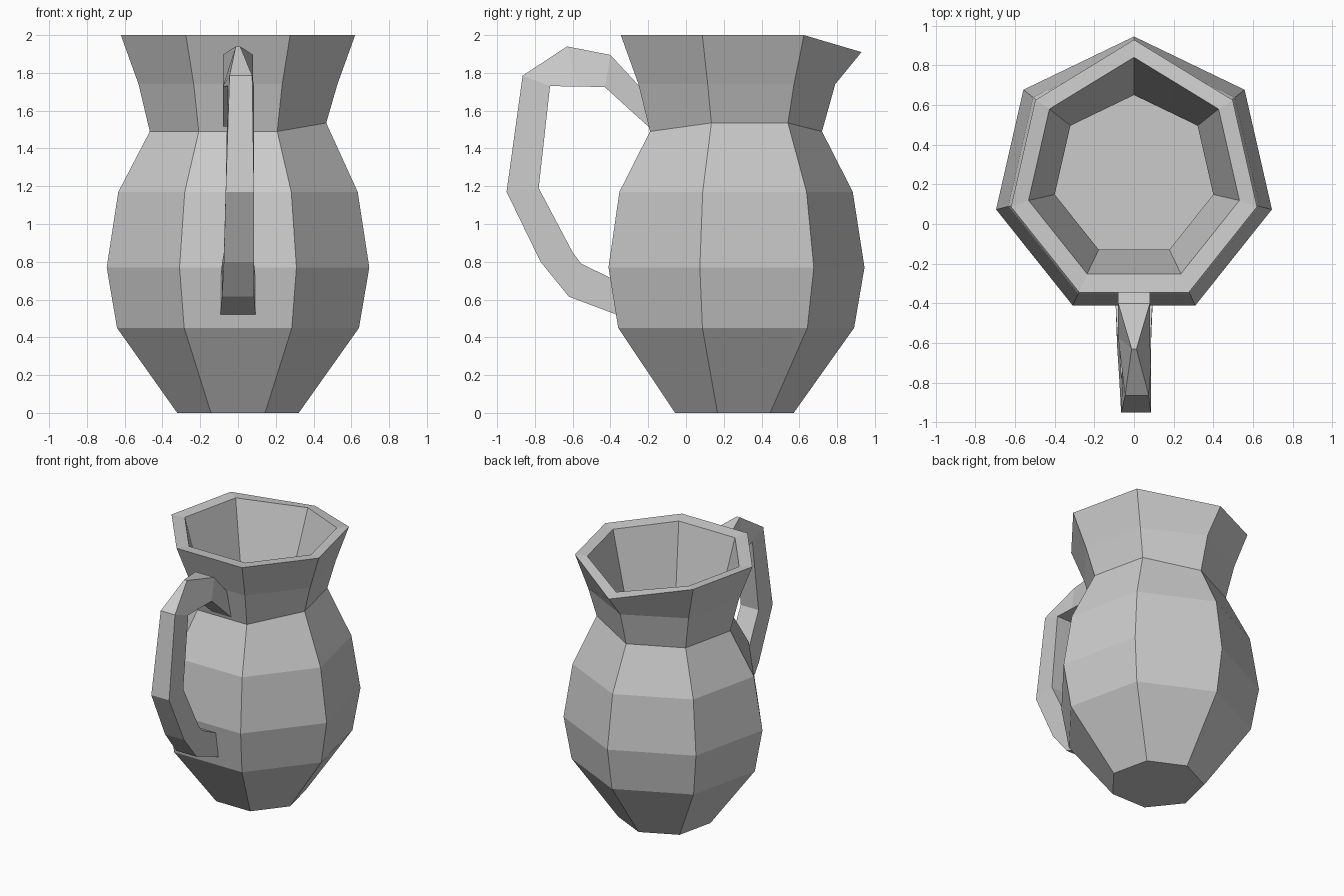
import bpy, bmesh
from math import sin, cos, pi

SIDES = 7


def mesh_object(name, bm):
    bmesh.ops.recalc_face_normals(bm, faces=bm.faces)
    mesh = bpy.data.meshes.new(name)
    bm.to_mesh(mesh)
    bm.free()
    obj = bpy.data.objects.new(name, mesh)
    bpy.context.collection.objects.link(obj)
    return obj


def skin(bm, rings):
    """Join rings of vertices with quads and cap both ends."""
    n = len(rings[0])
    for a, b in zip(rings, rings[1:]):
        for i in range(n):
            j = (i + 1) % n
            bm.faces.new((a[i], a[j], b[j], b[i]))
    bm.faces.new(rings[0][::-1])
    bm.faces.new(rings[-1])


# Seven-sided vessel: (radius, centre y, z, spout push, spout drop)
profile = [
    (0.33, 0.24, 0.00, 0.0, 0.0),
    (0.657, 0.233, 0.45, 0.0, 0.0),
    (0.713, 0.232, 0.77, 0.0, 0.0),
    (0.650, 0.233, 1.17, 0.0, 0.0),
    (0.479, 0.241, 1.49, 0.0, 0.0),
    (0.540, 0.235, 1.74, 0.015, 0.0),
    (0.636, 0.228, 2.00, 0.065, 0.09),   # outer rim
    (0.545, 0.240, 1.99, 0.055, 0.06),   # inner rim
    (0.410, 0.240, 1.48, 0.0, 0.0),      # inside of neck
    (0.410, 0.240, 1.44, 0.0, 0.0),      # inner floor
]
bm = bmesh.new()
rings = []
for r, cy, z, push, drop in profile:
    ring = []
    for k in range(SIDES):
        a = pi / 2 + k * 2 * pi / SIDES
        tip = k == 0
        # neck crease sits a little higher on the right side
        lift = 0.045 if z == 1.49 and k in (5, 6) else 0.0
        ring.append(bm.verts.new((r * cos(a), cy + r * sin(a) + push * tip,
                                  z - drop * tip + lift)))
    rings.append(ring)
skin(bm, rings)
mesh_object("jug_body", bm)

# Handle: (outer y, outer z, outer half width, inner y, inner z, inner half width, x shift)
sections = [
    (-0.22, 1.70, 0.08, -0.16, 1.48, 0.08, 0.00),
    (-0.40, 1.895, 0.08, -0.43, 1.725, 0.08, 0.00),
    (-0.63, 1.94, 0.012, -0.57, 1.728, 0.08, 0.00),
    (-0.865, 1.785, 0.06, -0.72, 1.73, 0.07, 0.015),
    (-0.95, 1.17, 0.075, -0.78, 1.19, 0.075, 0.01),
    (-0.77, 0.80, 0.08, -0.57, 0.80, 0.08, 0.005),
    (-0.62, 0.615, 0.085, -0.555, 0.79, 0.085, 0.00),
    (-0.34, 0.51, 0.095, -0.37, 0.70, 0.095, 0.00),
]
# keep the elbow pairs ordered along the path
sections[5] = (-0.77, 0.80, 0.08, -0.60, 0.85, 0.08, 0.005)
bm = bmesh.new()
rings = [[bm.verts.new(p) for p in ((dx - wo, yo, zo), (dx + wo, yo, zo),
                                    (dx + wi, yi, zi), (dx - wi, yi, zi))]
         for yo, zo, wo, yi, zi, wi, dx in sections]
skin(bm, rings)
mesh_object("jug_handle", bm)
